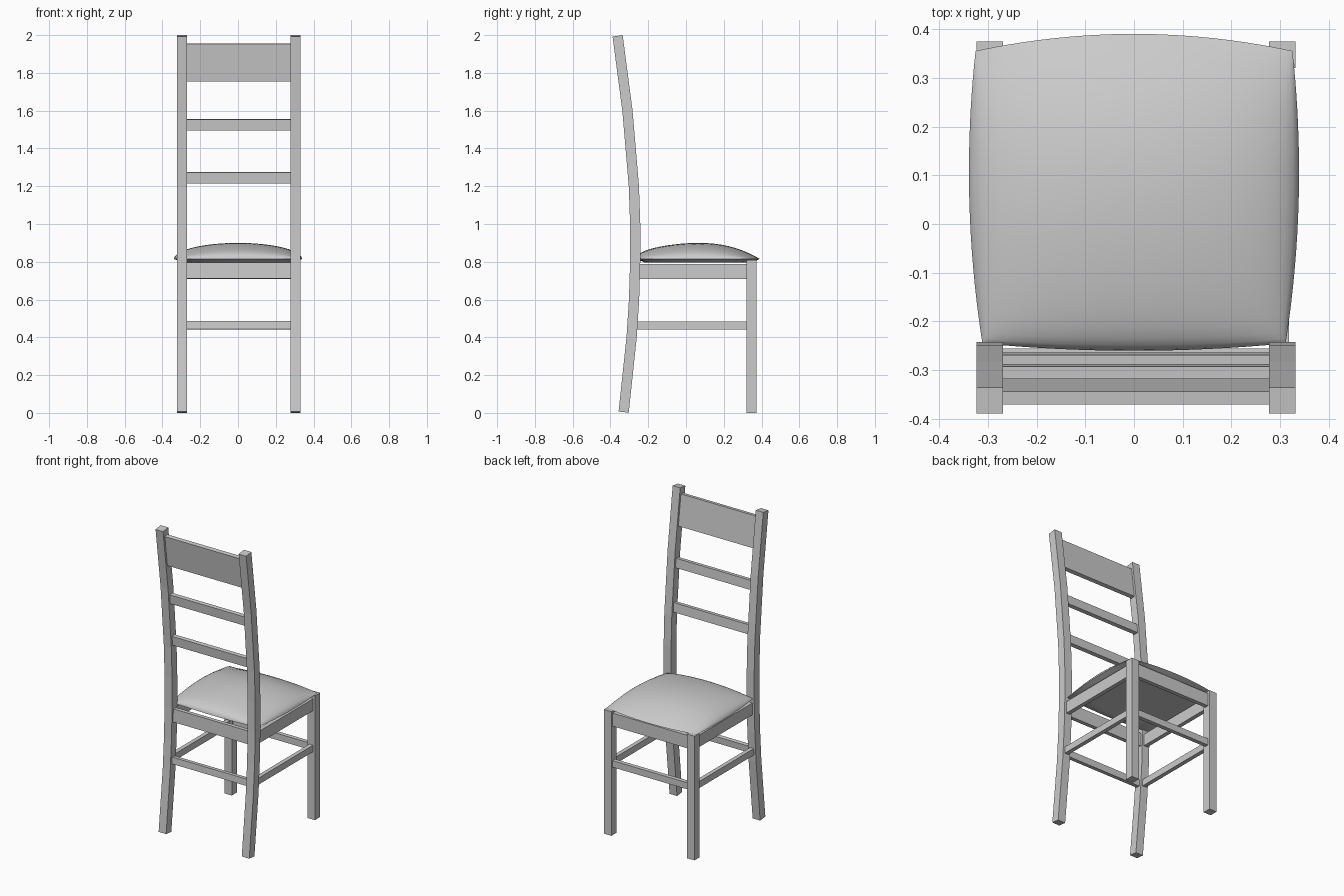
import bpy, bmesh, math
from mathutils import Vector

cube = bpy.data.objects.get("Cube")
if cube:
    bpy.data.objects.remove(cube, do_unlink=True)


def material(name, value):
    m = bpy.data.materials.new(name)
    m.use_nodes = True
    colour = (value, value, value, 1)
    m.diffuse_color = colour
    m.node_tree.nodes["Principled BSDF"].inputs["Base Color"].default_value = colour
    return m


GREY = material("plain grey", 0.6)
LEG_X = 0.3        # leg centre lines
LEG = 0.054        # leg width
RAIL = 0.027       # rail thickness
SHIFT = 0.004      # frame sits slightly off centre
FRONT_Y = 0.347
# centre line of the rear posts: (y, z)
SPINE = [(-0.33, 0.004), (-0.288, 0.4), (-0.275, 0.6), (-0.269, 0.8),
         (-0.269, 1.0), (-0.276, 1.2), (-0.31, 1.6), (-0.362, 1.996)]


def finish(name, bm):
    bmesh.ops.recalc_face_normals(bm, faces=bm.faces)
    mesh = bpy.data.meshes.new(name)
    bm.to_mesh(mesh)
    bm.free()
    mesh.materials.append(GREY)
    ob = bpy.data.objects.new(name, mesh)
    bpy.context.collection.objects.link(ob)
    return ob


def sweep(name, x, width, path, depth):
    """Square bar following a (y, z) path, cut square to its ends."""
    bm = bmesh.new()
    rings = []
    for i, (y, z) in enumerate(path):
        a, b = path[max(i - 1, 0)], path[min(i + 1, len(path) - 1)]
        t = Vector((b[0] - a[0], b[1] - a[1])).normalized()
        ny, nz = t.y * depth / 2, -t.x * depth / 2
        rings.append([bm.verts.new((x + sx * width / 2, y + sy * ny, z + sy * nz))
                      for sx, sy in ((-1, -1), (1, -1), (1, 1), (-1, 1))])
    for r, s in zip(rings, rings[1:]):
        for k in range(4):
            j = (k + 1) % 4
            bm.faces.new((r[k], r[j], s[j], s[k]))
    bm.faces.new(rings[0])
    bm.faces.new(rings[-1])
    return finish(name, bm)


def spine_y(z):
    for (y0, z0), (y1, z1) in zip(SPINE, SPINE[1:]):
        if z <= z1:
            return y0 + (y1 - y0) * (z - z0) / (z1 - z0)
    return SPINE[-1][0]


def cross_rail(name, z0, z1, y=None):
    """Rail between left and right legs; follows the posts unless y is given."""
    path = [(spine_y(z) if y is None else y, z) for z in (z0, z1)]
    sweep(name, SHIFT, 2 * LEG_X - LEG, path, RAIL)


# Legs and side rails
for side, s in (("left", 1), ("right", -1)):
    x = SHIFT + s * LEG_X
    sweep(side + "_rear_post", x, LEG, SPINE, LEG)
    sweep(side + "_front_leg", x, LEG, [(FRONT_Y, 0), (FRONT_Y, 0.81)], LEG)
    for part, z0, z1 in (("apron", 0.71, 0.788), ("stretcher", 0.442, 0.485)):
        bm = bmesh.new()
        y0, y1 = spine_y(z0) + LEG / 2 - 0.006, FRONT_Y - LEG / 2
        bmesh.ops.create_cube(bm, size=1)
        for v in bm.verts:
            v.co = (x + v.co.x * RAIL, (y0 + y1) / 2 + v.co.y * (y1 - y0),
                    (z0 + z1) / 2 + v.co.z * (z1 - z0))
        finish(side + "_side_" + part, bm)

# Front and rear rails, back slats
for end, y in (("front", FRONT_Y), ("rear", None)):
    cross_rail(end + "_apron", 0.71, 0.795, y)
    cross_rail(end + "_stretcher", 0.442, 0.485, y)
cross_rail("lower_back_slat", 1.215, 1.275)
cross_rail("middle_back_slat", 1.495, 1.555)
cross_rail("top_back_slat", 1.755, 1.955)

# Seat cushion: domed pillow with bulging sides and a flat underside
N = 24


def cushion_point(i, j, top):
    u, v = (math.sin(math.pi * (k / N - 0.5)) for k in (i, j))
    x = u * (0.318 + 0.007 * v + 0.02 * (1 - v * v))
    front = 0.355 + 0.035 * (1 - u * u)
    rear = -0.245 - 0.015 * (1 - u * u)
    y = rear + (front - rear) * (v + 1) / 2
    fu, fv = max(0, 1 - u * u), max(0, 1 - v * v)
    power = 0.7 + 0.25 * v
    if top:
        z = 0.815 + 0.085 * fu ** 0.5 * fv ** power
    else:
        z = 0.815 - 0.02 * min(1, 4 * fu * fv)
    return x, y, z


bm = bmesh.new()
for top in (True, False):
    grid = [[bm.verts.new(cushion_point(i, j, top)) for j in range(N + 1)]
            for i in range(N + 1)]
    for i in range(N):
        for j in range(N):
            bm.faces.new((grid[i][j], grid[i + 1][j],
                          grid[i + 1][j + 1], grid[i][j + 1]))
bmesh.ops.remove_doubles(bm, verts=bm.verts, dist=0.0001)
cushion = finish("seat_cushion", bm)
bpy.ops.object.select_all(action="DESELECT")
cushion.select_set(True)
bpy.context.view_layer.objects.active = cushion
bpy.ops.object.shade_smooth_by_angle(angle=math.radians(50))
